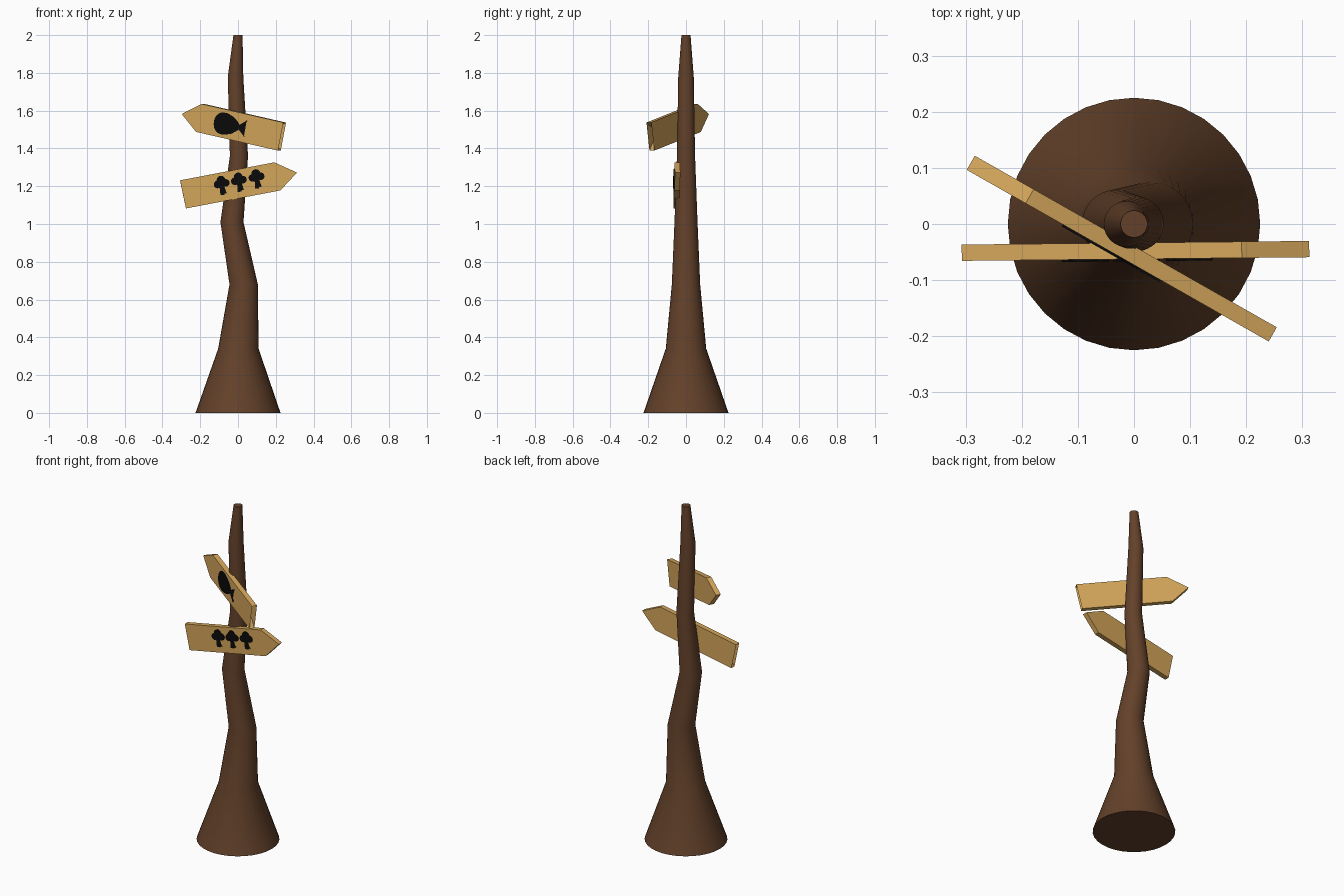
import bpy, bmesh
from math import sin, cos, pi, radians, sqrt

if "Cube" in bpy.data.objects:
    bpy.data.objects.remove(bpy.data.objects["Cube"])


def material(name, color):
    m = bpy.data.materials.new(name)
    m.diffuse_color = (*color, 1)
    m.use_nodes = True
    m.node_tree.nodes["Principled BSDF"].inputs["Base Color"].default_value = m.diffuse_color
    return m


BARK = material("bark", (0.125, 0.053, 0.023))
PLANK = material("plank_wood", (0.66, 0.38, 0.105))
INK = material("black_paint", (0.003, 0.003, 0.003))


def finish(bm, name, mat):
    bmesh.ops.recalc_face_normals(bm, faces=bm.faces)
    me = bpy.data.meshes.new(name)
    bm.to_mesh(me)
    bm.free()
    me.materials.append(mat)
    ob = bpy.data.objects.new(name, me)
    bpy.context.collection.objects.link(ob)
    return ob


def plate(name, outline, y0, y1, mat, loc, tilt, yaw):
    """Extrude an x/z outline from y0 to y1, then tilt and turn it."""
    bm = bmesh.new()
    a = [bm.verts.new((x, y0, z)) for x, z in outline]
    b = [bm.verts.new((x, y1, z)) for x, z in outline]
    n = len(outline)
    caps = [bm.faces.new(a), bm.faces.new(b)]
    for i in range(n):
        bm.faces.new((a[i], a[(i + 1) % n], b[(i + 1) % n], b[i]))
    bmesh.ops.triangulate(bm, faces=caps)
    ob = finish(bm, name, mat)
    ob.location = loc
    ob.rotation_euler = (0, radians(tilt), radians(yaw))
    return ob


# Crooked tapering post: (height, x offset, radius)
rings = [(0, 0, 0.225), (0.34, 0.002, 0.107), (0.68, 0.03, 0.075), (1.01, -0.032, 0.061),
         (1.36, 0.005, 0.048), (1.78, -0.013, 0.041), (2.0, 0, 0.024)]
SIDES = 32
bm = bmesh.new()
loops = [[bm.verts.new((cx + r * cos(2 * pi * i / SIDES), r * sin(2 * pi * i / SIDES), z))
          for i in range(SIDES)] for z, cx, r in rings]
for lo, hi in zip(loops, loops[1:]):
    for i in range(SIDES):
        j = (i + 1) % SIDES
        bm.faces.new((lo[i], lo[j], hi[j], hi[i]))
bm.faces.new(loops[0])
bm.faces.new(loops[-1])
post = finish(bm, "crooked_post", BARK)
bpy.context.view_layer.objects.active = post
post.select_set(True)
bpy.ops.object.shade_smooth_by_angle(angle=radians(30))

# Arrow boards: notched tail, pointed head
T = 0.0145
H = 0.076
arrow = [(-0.296, H), (-0.197, 0.002), (-0.293, -H), (0.216, -H), (0.32, 0), (0.212, H)]
LOWER = ((-0.002, -0.048, 1.212), -10.8, 0.6)
UPPER = ((-0.018, -0.046, 1.52), 11.2, -29.6)
plate("lower_board", arrow, -T, T, PLANK, *LOWER)
plate("upper_board", [(-x, z) for x, z in arrow], -T, T, PLANK, *UPPER)


# Tree symbols: three-lobed crown on a flared trunk
def crown(a):
    best = 0
    for cx, cz, r in [(0, 0.019, 0.023), (-0.022, 0, 0.02), (0.022, 0, 0.02)]:
        p = cx * cos(a) + cz * sin(a)
        disc = p * p - cx * cx - cz * cz + r * r
        if disc > 0:
            best = max(best, p + sqrt(disc))
    return max(best, 0.012)


tree = []
for i in range(49):
    a = radians(-62 + i * 304 / 48)
    tree.append((crown(a) * cos(a), 0.01 + crown(a) * sin(a)))
tree += [(-0.007, -0.028), (-0.018, -0.048), (-0.004, -0.043), (0.002, -0.051),
         (0.006, -0.043), (0.017, -0.046), (0.007, -0.028)]
for k, u in enumerate((-0.083, 0.01, 0.105)):
    plate(f"tree_symbol_{k + 1}", [(x + u, z + 0.007) for x, z in tree],
          -T - 0.004, -T + 0.002, INK, *LOWER)

# Fish symbol: rounded body narrowing into a forked tail
body = []
for i in range(25):
    t = radians(15 + i * 330 / 24)
    c = cos(t)
    body.append((-0.04 + 0.078 * c, 0.056 * sin(t) * (1 - 0.32 * c)))
fish = body + [(0.077, -0.043), (0.066, 0), (0.077, 0.043)]
plate("fish_symbol", fish, -T - 0.004, -T + 0.002, INK, *UPPER)
